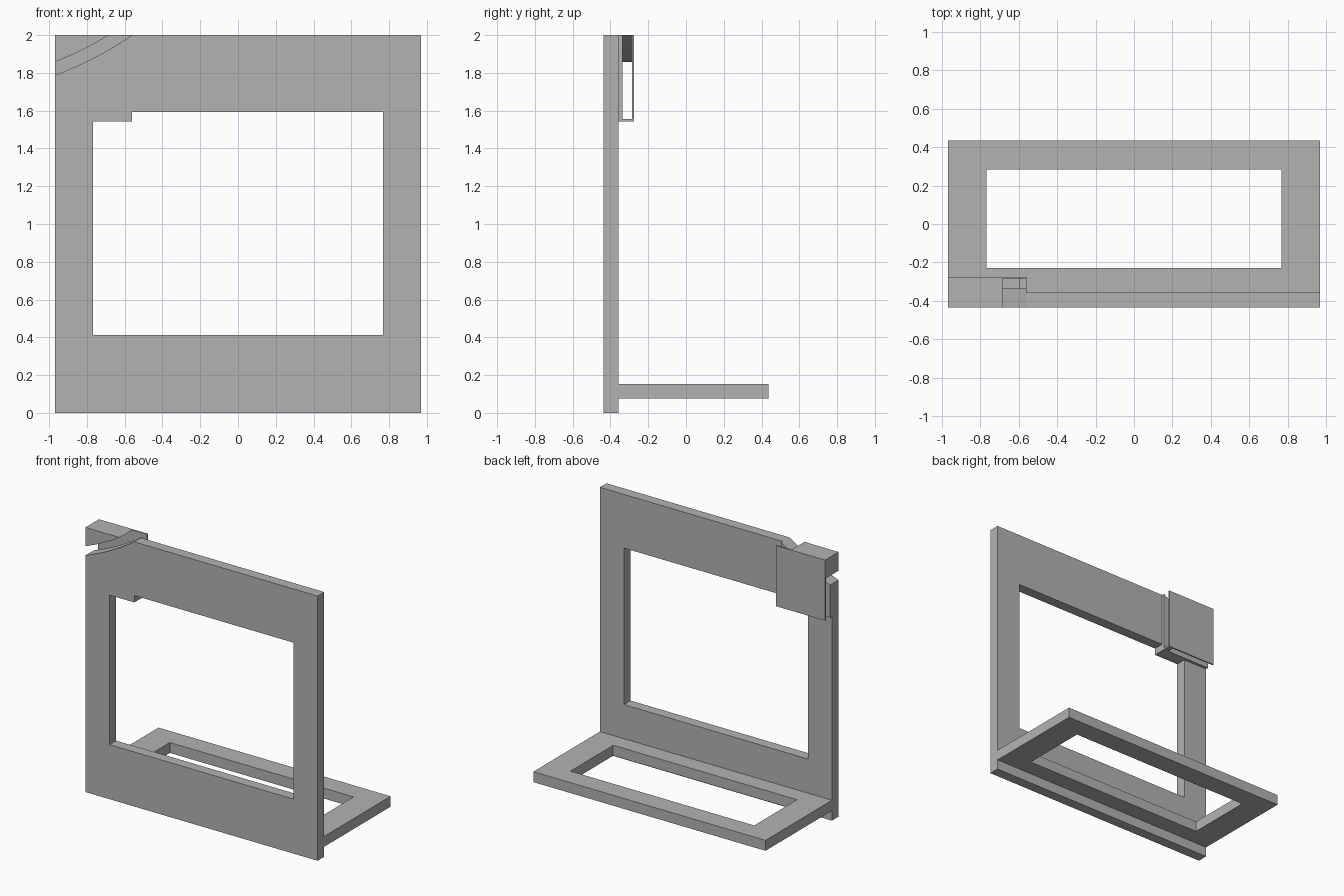
import bpy, bmesh
from mathutils import Vector

cube = bpy.data.objects.get("Cube")
if cube:
    bpy.data.objects.remove(cube, do_unlink=True)

grey = bpy.data.materials.new("plain grey")
grey.use_nodes = True
grey.diffuse_color = (0.45, 0.45, 0.45, 1)
grey.node_tree.nodes["Principled BSDF"].inputs["Base Color"].default_value = grey.diffuse_color


def rect(a0, a1, b0, b1):
    return [(a0, b0), (a1, b0), (a1, b1), (a0, b1)]


def plate(name, loops, place, depth):
    """Fill an outline (and optional hole) and extrude it along depth."""
    bm = bmesh.new()
    for loop in loops:
        verts = [bm.verts.new(place(a, b)) for a, b in loop]
        for i, v in enumerate(verts):
            bm.edges.new((v, verts[i - 1]))
    bmesh.ops.triangle_fill(bm, edges=bm.edges[:], use_beauty=True)
    grown = bmesh.ops.extrude_face_region(bm, geom=bm.faces[:], use_keep_orig=True)
    moved = [g for g in grown["geom"] if isinstance(g, bmesh.types.BMVert)]
    bmesh.ops.translate(bm, verts=moved, vec=Vector(depth))
    bmesh.ops.recalc_face_normals(bm, faces=bm.faces[:])
    bmesh.ops.dissolve_limit(bm, angle_limit=0.01, verts=bm.verts[:], edges=bm.edges[:])
    mesh = bpy.data.meshes.new(name)
    bm.to_mesh(mesh)
    bm.free()
    mesh.materials.append(grey)
    obj = bpy.data.objects.new(name, mesh)
    bpy.context.collection.objects.link(obj)
    return obj


def upright(name, loops, y0, y1):
    return plate(name, loops, lambda a, b: (a, y0, b), (0, y1 - y0, 0))


def level(name, loops, z0, z1):
    return plate(name, loops, lambda a, b: (a, b, z0), (0, 0, z1 - z0))


def arc(start, end, sag, steps=8):
    """Shallow curve that hangs below the straight line between two points."""
    pts = []
    for i in range(steps + 1):
        t = i / steps
        drop = 4 * sag * t * (1 - t)
        pts.append((start[0] + (end[0] - start[0]) * t + drop * 0.45,
                    start[1] + (end[1] - start[1]) * t - drop * 0.9))
    return pts


W, D, H = 0.97, 0.436, 2.0        # half width, half depth, height
HOLE = 0.768                      # half width of both openings
CLIP = -0.561                     # inner end of the corner clip
BACK, LIP, INNER, OUTER = -0.357, -0.336, -0.285, -0.275
CLIP_Z = 1.542

low_arc = arc((-W, 1.788), (CLIP, H), 0.014)
high_arc = arc((-W, 1.858), (-0.685, H), 0.008)

# Upright frame with a curved corner cut and a tab in its opening
opening = [(-HOLE, 0.412), (HOLE, 0.412), (HOLE, 1.594), (CLIP, 1.594),
           (CLIP, CLIP_Z), (-HOLE, CLIP_Z)]
upright("front_frame", [[(-W, 0), (W, 0), (W, H)] + low_arc[::-1], opening], -D, BACK)

# Horizontal base frame
level("base_frame", [rect(-W, W, BACK, D), rect(-HOLE, HOLE, -0.228, 0.283)], 0.075, 0.154)

# Corner clip: front lip, back plate, floor stop and curved corner block
upright("clip_lip", [[(-W, CLIP_Z), (CLIP, CLIP_Z)] + low_arc[::-1]], BACK, LIP)
upright("clip_back_plate", [rect(-W, CLIP, CLIP_Z, H)], INNER, OUTER)
level("clip_floor_stop", [rect(-0.6, CLIP, LIP, INNER)], CLIP_Z, 1.556)
upright("corner_block", [[(-W, H)] + high_arc], -D, INNER)
